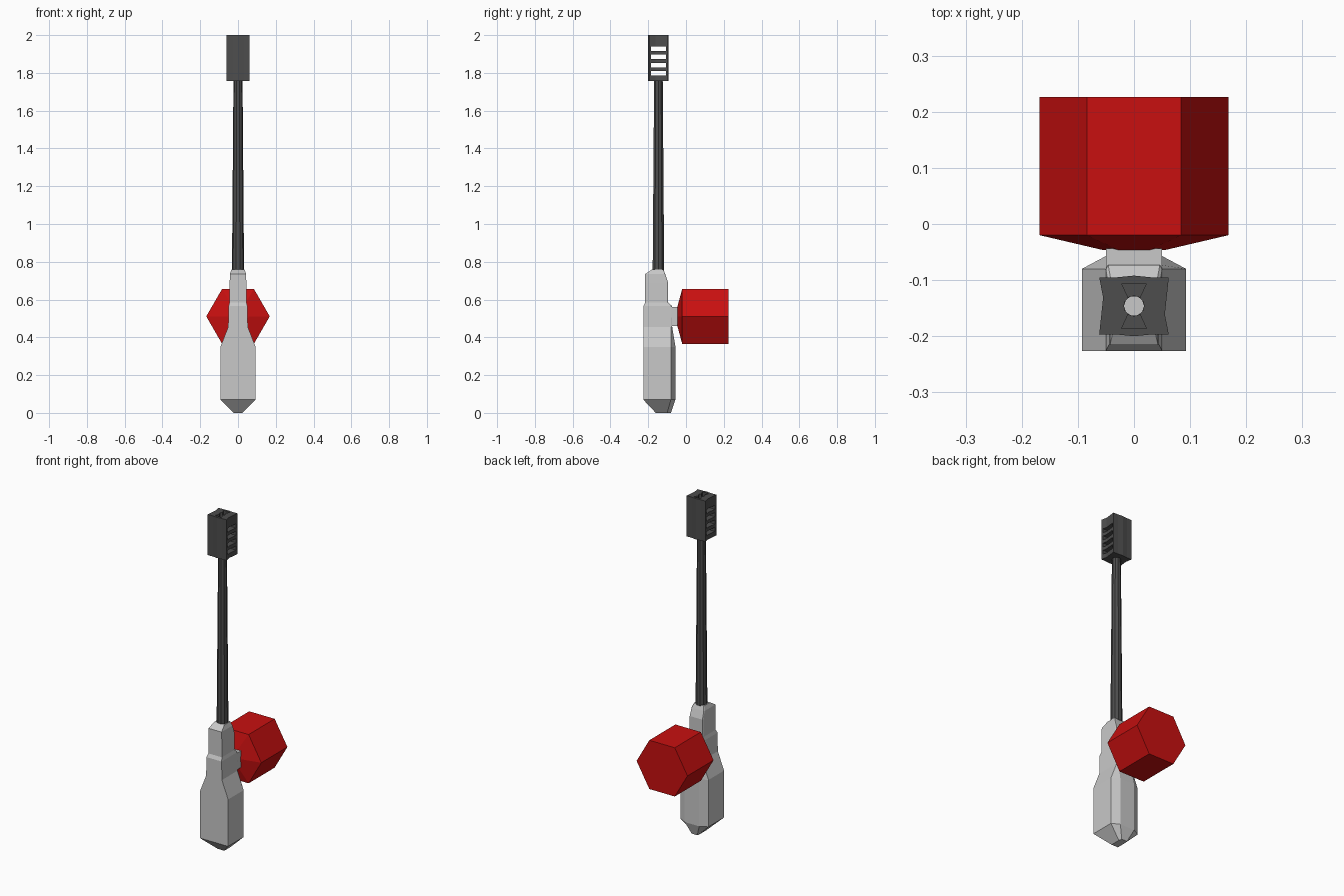
import bpy
import bmesh
import math

if "Cube" in bpy.data.objects:
    bpy.data.objects.remove(bpy.data.objects["Cube"])

AXIS_Y = -0.146  # centre line of barrel and muzzle


def material(name, color):
    mat = bpy.data.materials.new(name)
    mat.use_nodes = True
    mat.diffuse_color = (*color, 1)
    mat.node_tree.nodes["Principled BSDF"].inputs["Base Color"].default_value = (*color, 1)
    return mat


light_grey = material("light grey", (0.58, 0.58, 0.58))
dark_grey = material("dark grey", (0.075, 0.075, 0.075))
red = material("red", (0.58, 0.005, 0.005))


def loft(name, rings, mat, caps=True, closed=False):
    """Skin a stack of equal-sized rings of points."""
    bm = bmesh.new()
    rows = [[bm.verts.new(p) for p in ring] for ring in rings]
    pairs = list(zip(rows, rows[1:]))
    if closed:
        pairs.append((rows[-1], rows[0]))
    for a, b in pairs:
        for i in range(len(a)):
            j = (i + 1) % len(a)
            bm.faces.new((a[i], a[j], b[j], b[i]))
    if caps and not closed:
        bm.faces.new(rows[0])
        bm.faces.new(rows[-1])
    bmesh.ops.recalc_face_normals(bm, faces=bm.faces)
    mesh = bpy.data.meshes.new(name)
    bm.to_mesh(mesh)
    bm.free()
    obj = bpy.data.objects.new(name, mesh)
    bpy.context.collection.objects.link(obj)
    mesh.materials.append(mat)
    return obj


def circle(r, z, n=10):
    return [(r * math.cos(math.tau * i / n), AXIS_Y + r * math.sin(math.tau * i / n), z)
            for i in range(n)]


def prism(name, outline, z0, z1, mat):
    return loft(name, [[(x, y, z) for x, y in outline] for z in (z0, z1)], mat)


def cut(target, cutter):
    cutter.hide_render = True
    mod = target.modifiers.new("cut", "BOOLEAN")
    mod.operation = "DIFFERENCE"
    mod.solver = "EXACT"
    mod.object = cutter
    bpy.context.view_layer.objects.active = target
    bpy.ops.object.modifier_apply(modifier=mod.name)
    bpy.data.objects.remove(cutter)


# Grip body: height, half width, front, chamfer start, back, back half width
sections = [
    (0.0, 0.022, -0.16, -0.10, -0.08, 0.018),
    (0.07, 0.093, -0.226, -0.08, -0.056, 0.048),
    (0.35, 0.093, -0.226, -0.08, -0.056, 0.048),
    (0.455, 0.052, -0.226, -0.08, -0.073, 0.048),
    (0.565, 0.05, -0.226, -0.08, -0.073, 0.046),
    (0.585, 0.045, -0.216, -0.10, -0.095, 0.042),
    (0.69, 0.044, -0.216, -0.10, -0.095, 0.042),
    (0.735, 0.043, -0.216, -0.115, -0.11, 0.04),
    (0.76, 0.034, -0.178, -0.125, -0.12, 0.032),
]
loft("grip_body", [[(-w, f, z), (w, f, z), (w, c, z), (b, k, z), (-b, k, z), (-w, c, z)]
                   for z, w, f, c, k, b in sections], light_grey)


# Hexagonal canister and its connecting neck
def hexagon(r, y):
    return [(r * math.cos(math.tau * i / 6), y, 0.511 + r * math.sin(math.tau * i / 6))
            for i in range(6)]


loft("canister", [hexagon(0.057, -0.046), hexagon(0.168, -0.02), hexagon(0.168, 0.226)], red)
loft("canister_neck", [[(-0.05, y, 0.46), (0.05, y, 0.46), (0.05, y, 0.56), (-0.05, y, 0.56)]
                       for y in (-0.09, -0.044)], light_grey)

# Open tapered barrel tube
loft("barrel", [circle(0.032, 0.755), circle(0.024, 1.765),
                circle(0.018, 1.765), circle(0.024, 0.755)], dark_grey, closed=True)

# Muzzle block with waisted sides, bore, top pits and side vents
outline = [(-0.062, -0.051), (-0.03, -0.051), (0, -0.054), (0.03, -0.051),
           (0.062, -0.051), (0.055, -0.015)]
outline += [(-x, -y) for x, y in outline]
outline = [(x, AXIS_Y + y) for x, y in outline]
muzzle = prism("muzzle", outline, 1.757, 2.0, dark_grey)

cut(muzzle, loft("bore_cutter", [circle(0.018, 1.7, 12), circle(0.018, 2.1, 12)], dark_grey))
for side in (-1, 1):
    pit = [(-0.022, 0.04), (0.022, 0.04), (0.01, 0.014), (-0.01, 0.014)]
    cut(muzzle, prism("pit_cutter", [(x, AXIS_Y + side * y) for x, y in pit],
                      1.975, 2.05, dark_grey))
for i in range(4):
    z = 1.785 + i * 0.044
    slot = [(-0.1, -0.039), (0.1, -0.039), (0.1, 0.039), (-0.1, 0.039)]
    cut(muzzle, prism("vent_cutter", [(x, AXIS_Y + y) for x, y in slot],
                      z, z + 0.024, dark_grey))
